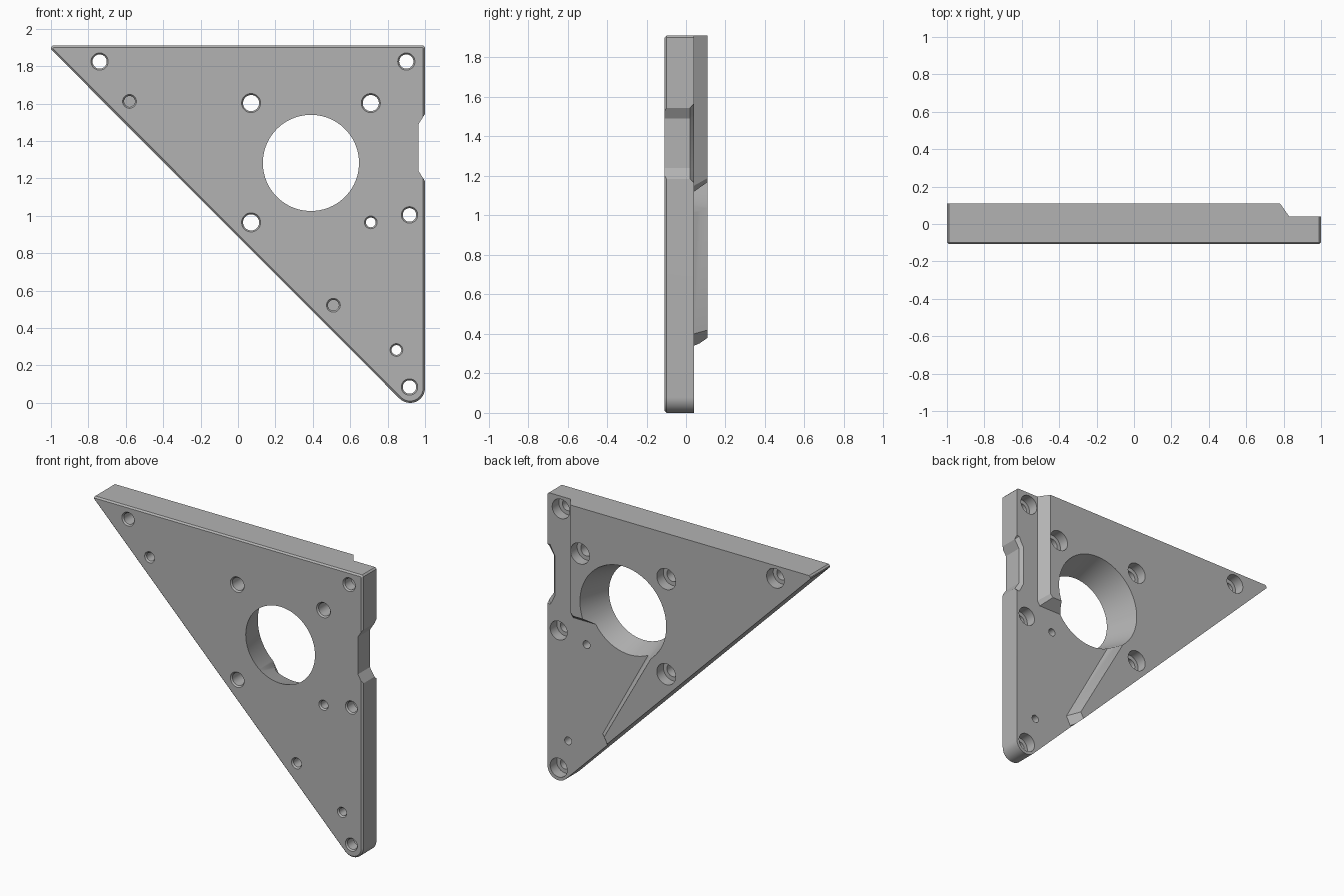
import bpy, bmesh, math

cube = bpy.data.objects.get("Cube")
if cube:
    bpy.data.objects.remove(cube, do_unlink=True)

FRONT, FLOOR, BACK = -0.108, 0.04, 0.11

metal = bpy.data.materials.new("grey metal")
metal.use_nodes = True
GREY = (0.45, 0.45, 0.45, 1)
metal.diffuse_color = GREY
metal.node_tree.nodes["Principled BSDF"].inputs["Base Color"].default_value = GREY


def loft(name, sections):
    """Closed solid through (y, [(x, z), ...]) sections."""
    bm = bmesh.new()
    rings = [[bm.verts.new((x, y, z)) for x, z in pts] for y, pts in sections]
    for a, b in zip(rings, rings[1:]):
        for i in range(len(a)):
            j = (i + 1) % len(a)
            bm.faces.new((a[i], a[j], b[j], b[i]))
    bm.faces.new(rings[0])
    bm.faces.new(rings[-1])
    bmesh.ops.recalc_face_normals(bm, faces=bm.faces)
    mesh = bpy.data.meshes.new(name)
    bm.to_mesh(mesh)
    bm.free()
    mesh.materials.append(metal)
    obj = bpy.data.objects.new(name, mesh)
    bpy.context.collection.objects.link(obj)
    return obj


def arc(x, z, r, start=0, end=360, n=48):
    full = end - start == 360
    steps = n if full else n + 1
    angles = [math.radians(start + (end - start) * i / n) for i in range(steps)]
    return [(x + r * math.cos(a), z + r * math.sin(a)) for a in angles]


def cut(obj, cutter):
    cutter.hide_render = True
    mod = obj.modifiers.new("cut", 'BOOLEAN')
    mod.operation = 'DIFFERENCE'
    mod.solver = 'EXACT'
    mod.object = cutter
    bpy.context.view_layer.objects.active = obj
    bpy.ops.object.modifier_apply(modifier=mod.name)
    bpy.data.objects.remove(cutter, do_unlink=True)


def drill(x, z, profile):
    cut(plate, loft("drill", [(y, arc(x, z, r)) for y, r in profile]))


# Triangular plate with a rounded lower corner and chamfered front edge
outline = [(0.99, 1.91), (-0.99, 1.91), (-1, 1.9), (-1, 1.89)]
outline += arc(0.92, 0.08, 0.08, 225, 360, 16) + [(1, 1.9)]
plate = loft("mounting_plate", [(FRONT, outline), (BACK, outline)])
bm = bmesh.new()
bm.from_mesh(plate.data)
rim = [e for e in bm.edges if all(v.co.y < 0 for v in e.verts)]
bmesh.ops.bevel(bm, geom=rim, offset=0.01, segments=1, affect='EDGES')
bm.to_mesh(plate.data)
bm.free()

# Stepped-down area at the back with sloping walls
outside = [(0.3, -0.3), (1.3, -0.3), (1.3, 2.1)]
low = [(0.83, 2.1), (0.83, 1.15), (0.81, 1.12), (0.45, 1.12), (0.18, 1.15),
       (0.59, 0.40), (0.56, 0.34), (0.3, 0.34)] + outside
high = [(0.78, 2.1), (0.78, 1.19), (0.76, 1.17), (0.45, 1.17), (0.12, 1.15),
        (0.53, 0.42), (0.50, 0.37), (0.25, 0.37)] + outside
cut(plate, loft("step_cutter", [(FLOOR, low), (BACK + 0.001, high), (0.2, high)]))


# Notch in the straight side, chamfered toward the back
def notch(grow):
    return [(1.1, 1.545 + grow), (1 - grow, 1.545 + grow), (0.965 - grow, 1.49 + grow / 2),
            (0.965 - grow, 1.24 - grow / 2), (1 - grow, 1.185 - grow), (1.1, 1.185 - grow)]


cut(plate, loft("notch_cutter", [(-0.2, notch(0)), (0.02, notch(0)), (0.05, notch(0.03))]))

# Tapered main bore
SLOPE = 0.063 / (BACK - FRONT)
bore = [(y, 0.257 + SLOPE * (y - FRONT)) for y in (FRONT - 0.05, BACK + 0.05)]
cut(plate, loft("bore_cutter", [(y, arc(0.39, 1.283, r, n=96)) for y, r in bore]))


def mouth(r):
    """Front end of a hole with a small chamfer."""
    return [(-0.2, r + 0.008), (FRONT, r + 0.008), (FRONT + 0.01, r)]


# Counterbored screw holes: x, z, radius, back surface
for x, z, r, back in [(-0.74, 1.825, 0.038, BACK), (0.9, 1.825, 0.038, FLOOR),
                      (0.07, 1.603, 0.043, BACK), (0.71, 1.603, 0.043, BACK),
                      (0.07, 0.965, 0.043, BACK), (0.917, 1.005, 0.036, FLOOR),
                      (0.917, 0.085, 0.036, FLOOR)]:
    seat = back - 0.07
    drill(x, z, mouth(r) + [(seat, r), (seat, r + 0.027), (0.2, r + 0.027)])

# Plain through holes
for x, z in [(0.71, 0.965), (0.847, 0.283)]:
    drill(x, z, mouth(0.026) + [(0.2, 0.026)])

# Blind holes from the front
for x, z in [(-0.58, 1.612), (0.51, 0.522)]:
    drill(x, z, mouth(0.029) + [(0.02, 0.029)])

bpy.ops.object.select_all(action='DESELECT')
plate.select_set(True)
bpy.context.view_layer.objects.active = plate
bpy.ops.object.shade_smooth_by_angle(angle=math.radians(30))
